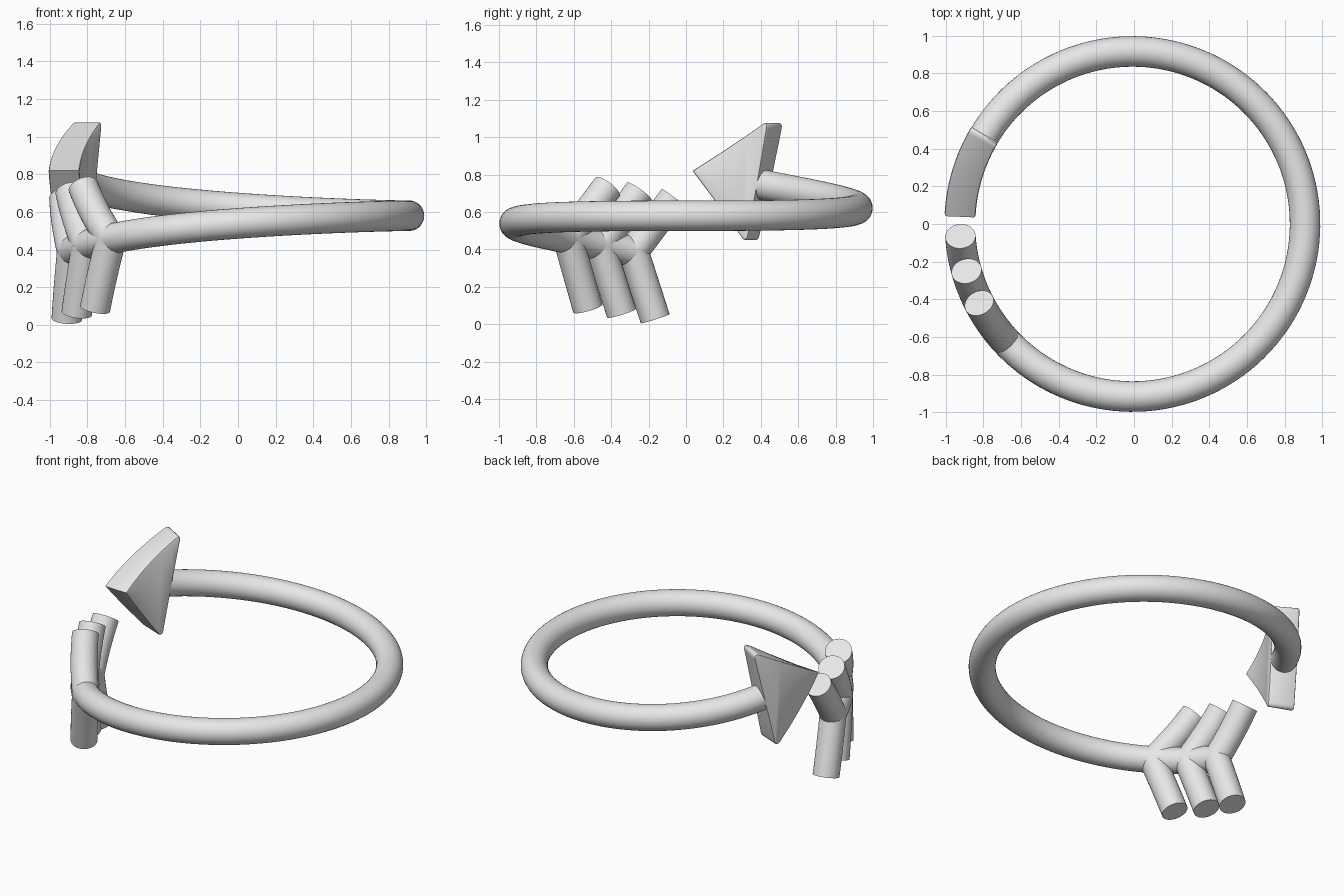
import bpy, bmesh
from math import sin, cos, asin, pi, radians, copysign
from mathutils import Vector

cube = bpy.data.objects.get("Cube")
if cube:
    bpy.data.objects.remove(cube)

CX, RING, TUBE = -0.008, 0.917, 0.081

# Single plain metal colour
metal = bpy.data.materials.new("grey_metal")
metal.use_nodes = True
grey = (0.8, 0.8, 0.8, 1)
metal.diffuse_color = grey
metal.node_tree.nodes["Principled BSDF"].inputs["Base Color"].default_value = grey


def polar(deg, z, r=RING):
    a = radians(deg)
    return Vector((CX + r * cos(a), r * sin(a), z))


def shaft_z(deg):
    # The ring opens faster and faster toward its two ends
    return 0.58 + copysign(0.24 * abs(deg / 177) ** 2.6, deg)


def angle_at(y):
    # Angle on the -x half of the ring for a given y
    return -180 - asin(y / RING) * 180 / pi


def finish(bm, name, sharp=35):
    bmesh.ops.recalc_face_normals(bm, faces=bm.faces)
    mesh = bpy.data.meshes.new(name)
    bm.to_mesh(mesh)
    bm.free()
    obj = bpy.data.objects.new(name, mesh)
    bpy.context.collection.objects.link(obj)
    mesh.materials.append(metal)
    bpy.ops.object.select_all(action='DESELECT')
    obj.select_set(True)
    bpy.context.view_layer.objects.active = obj
    bpy.ops.object.shade_smooth_by_angle(angle=radians(sharp))
    return obj


def tube(name, path, sides=32):
    # Capped round tube swept along a path
    bm = bmesh.new()
    rings = []
    for i, p in enumerate(path):
        t = (path[min(i + 1, len(path) - 1)] - path[max(i - 1, 0)]).normalized()
        out = Vector((p.x - CX, p.y, 0))
        out = (out - t * out.dot(t)).normalized()
        up = t.cross(out)
        rings.append([bm.verts.new(p + TUBE * (out * cos(a) + up * sin(a)))
                      for a in (2 * pi * k / sides for k in range(sides))])
    for a, b in zip(rings, rings[1:]):
        for k in range(sides):
            n = (k + 1) % sides
            bm.faces.new((a[k], a[n], b[n], b[k]))
    bm.faces.new(rings[0])
    bm.faces.new(rings[-1])
    return finish(bm, name)


# Feather barbs: joint on the shaft, upper end, lower end, each as (y, z)
feathers = {
    "front": ((-0.63, 0.455), (-0.42, 0.735), (-0.525, 0.085)),
    "middle": ((-0.458, 0.42), (-0.25, 0.71), (-0.345, 0.06)),
    "rear": ((-0.28, 0.39), (-0.065, 0.675), (-0.165, 0.03)),
}
for place, (joint, upper, lower) in feathers.items():
    for side, end in (("upper", upper), ("lower", lower)):
        path = []
        for i in range(9):
            y, z = Vector(joint).lerp(Vector(end), i / 8)
            path.append(polar(angle_at(y), z))
        tube(f"{place}_{side}_barb", path)
    # Round elbow where the two barbs meet
    bm = bmesh.new()
    bmesh.ops.create_uvsphere(bm, u_segments=32, v_segments=16, radius=TUBE)
    bmesh.ops.translate(bm, verts=bm.verts, vec=polar(angle_at(joint[0]), joint[1]))
    finish(bm, f"{place}_barb_joint")

# Shaft: open ring from the rear feather to the arrowhead
start, stop, steps = angle_at(-0.28) + 0, 155, 120
angles = [start + (stop - start) * i / steps for i in range(steps + 1)]
tube("ring_shaft", [polar(a, shaft_z(a)) for a in angles])

# Arrowhead: flat rounded triangle in (angle, height), wrapped round the ring
scale = RING * pi / 180
corners = ((177.6, 0.82), (148.3, 1.095), (157.3, 0.425))
bm = bmesh.new()
inner, outer = ([bm.verts.new((a * scale, r, z)) for a, z in corners] for r in (0.835, 1.0))
bm.faces.new(inner)
bm.faces.new(outer)
for i in range(3):
    j = (i + 1) % 3
    bm.faces.new((inner[i], inner[j], outer[j], outer[i]))
bmesh.ops.recalc_face_normals(bm, faces=bm.faces)
blunt = [bm.edges.get((inner[i], outer[i])) for i in (1, 2)]
bmesh.ops.bevel(bm, geom=blunt, offset=0.05, segments=5, profile=0.5, affect='EDGES')
rim = [e for e in bm.edges if abs(e.verts[0].co.y - e.verts[1].co.y) < 0.01]
bmesh.ops.bevel(bm, geom=rim, offset=0.01, segments=2, profile=0.5, affect='EDGES')
for a in range(149, 178, 2):
    bmesh.ops.bisect_plane(bm, geom=bm.verts[:] + bm.edges[:] + bm.faces[:],
                           plane_co=(a * scale, 0, 0), plane_no=(1, 0, 0))
for v in bm.verts:
    v.co = polar(v.co.x / scale, v.co.z, v.co.y)
finish(bm, "arrowhead")
